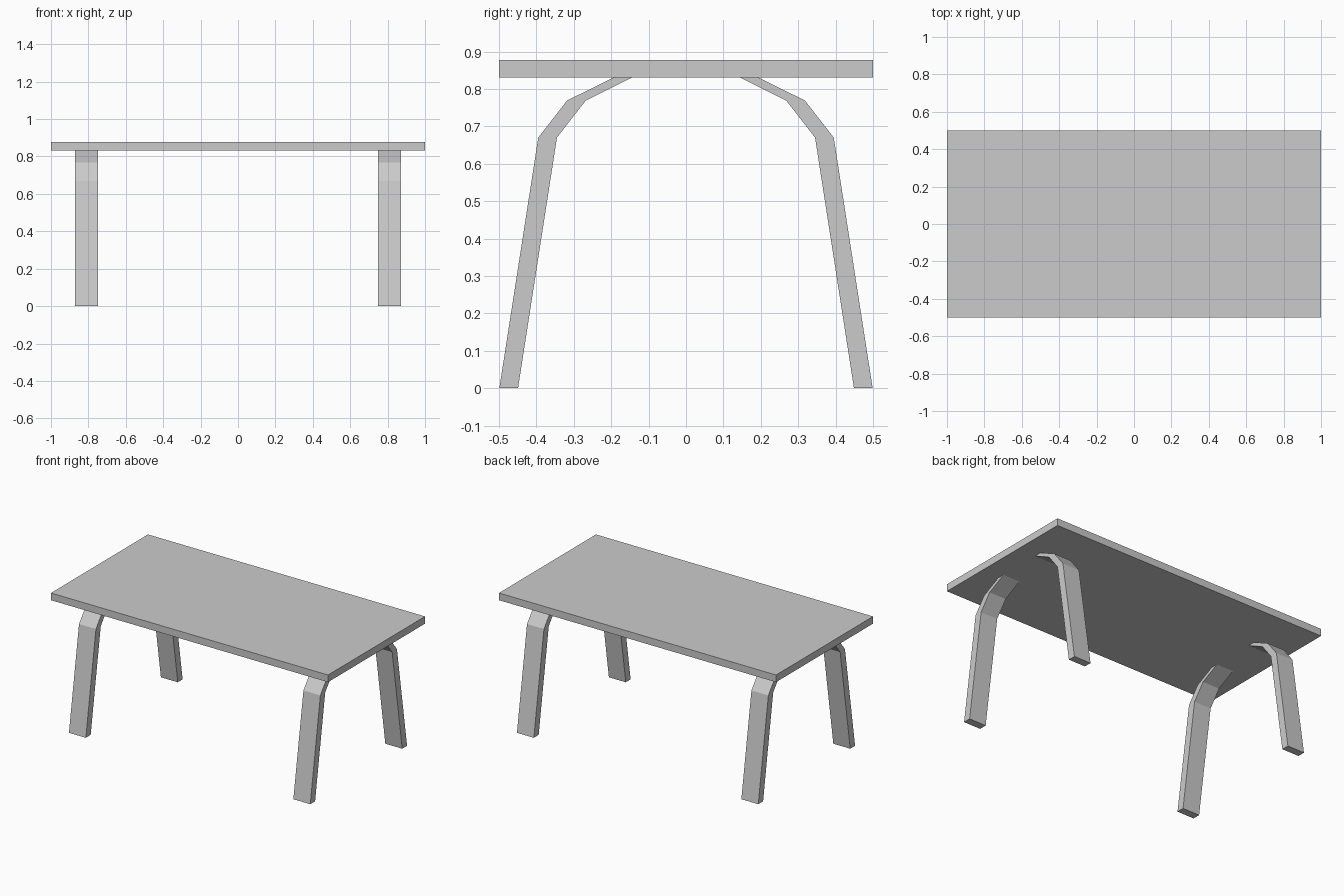
import bpy, bmesh

if "Cube" in bpy.data.objects:
    bpy.data.objects.remove(bpy.data.objects["Cube"])

TOP_Z, UNDER_Z = 0.878, 0.831
LEG_X, LEG_W, LEG_T = 0.81, 0.122, 0.05


def add_object(name, bm):
    bmesh.ops.recalc_face_normals(bm, faces=bm.faces)
    mesh = bpy.data.meshes.new(name)
    bm.to_mesh(mesh)
    bm.free()
    obj = bpy.data.objects.new(name, mesh)
    bpy.context.collection.objects.link(obj)
    return obj


# Tabletop slab
bm = bmesh.new()
bmesh.ops.create_cube(bm, size=1)
bmesh.ops.scale(bm, vec=(2, 1, TOP_Z - UNDER_Z), verts=bm.verts)
bmesh.ops.translate(bm, vec=(0, 0, (TOP_Z + UNDER_Z) / 2), verts=bm.verts)
add_object("tabletop", bm)

# Outer edge of a bent leg (y, z), from the foot up to the underside
OUTER = [(0.499, 0), (0.395, 0.67), (0.318, 0.769), (0.193, UNDER_Z)]


def bent_leg(name, sx, sy):
    bm = bmesh.new()
    rows = []
    for y, z in OUTER:
        y_in = y - LEG_T
        rows.append([bm.verts.new((sx * LEG_X + dx * LEG_W / 2, sy * yy, z))
                     for dx, yy in ((-1, y), (1, y), (1, y_in), (-1, y_in))])
    for low, high in zip(rows, rows[1:]):
        for i in range(4):
            j = (i + 1) % 4
            bm.faces.new((low[i], low[j], high[j], high[i]))
    bm.faces.new(rows[0])
    bm.faces.new(rows[-1])
    add_object(name, bm)


# Four legs
for sx, side in ((-1, "left"), (1, "right")):
    for sy, end in ((-1, "front"), (1, "back")):
        bent_leg(f"{end}_{side}_leg", sx, sy)
